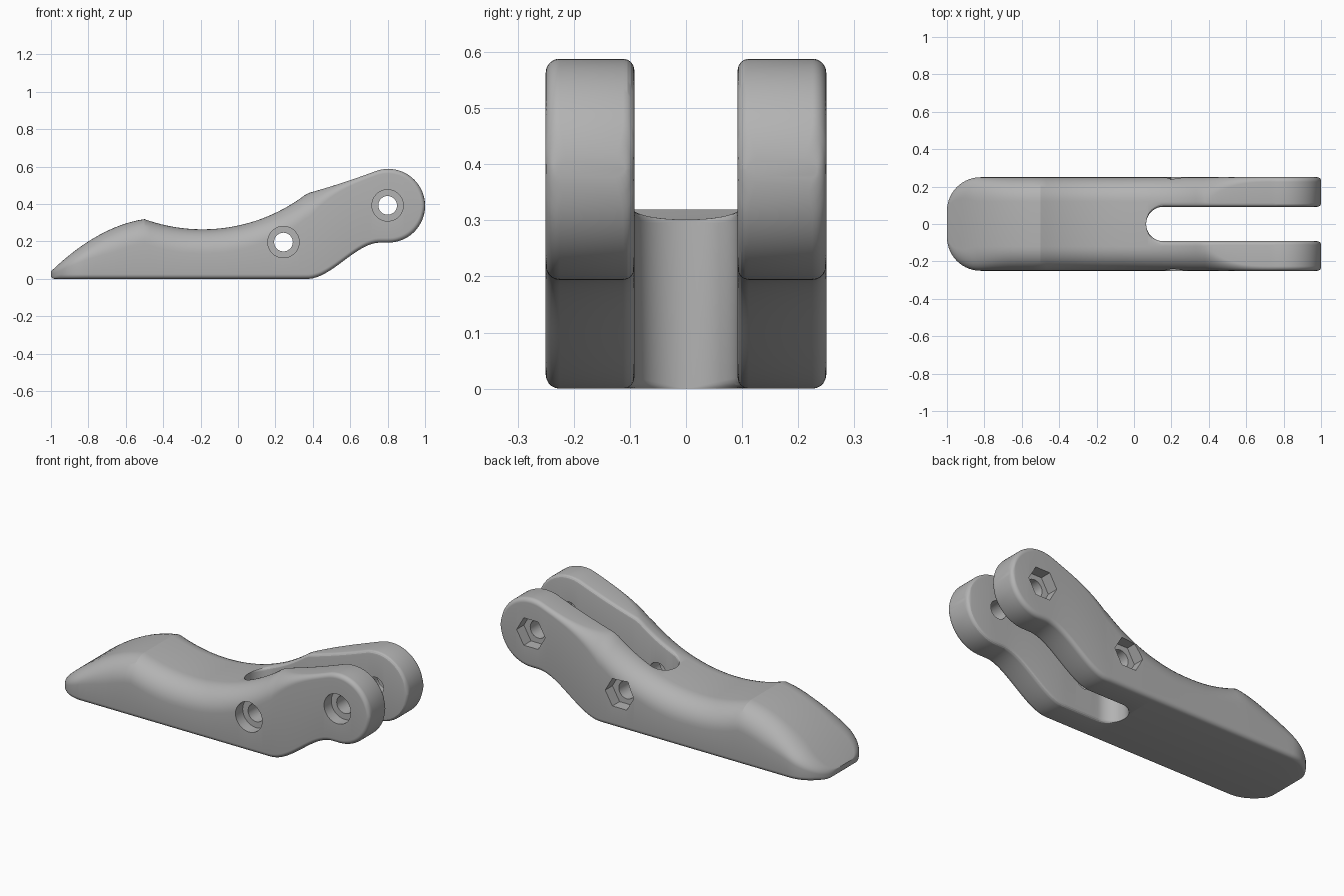
import bpy, bmesh
from math import sin, cos, pi, sqrt, radians

old = bpy.data.objects.get("Cube")
if old:
    bpy.data.objects.remove(old, do_unlink=True)

grey = bpy.data.materials.new("plain grey")
grey.use_nodes = True
colour = (0.45, 0.45, 0.45, 1)
grey.diffuse_color = colour
grey.node_tree.nodes["Principled BSDF"].inputs["Base Color"].default_value = colour

HEAD_X, HEAD_Z, HEAD_R = 0.803, 0.391, 0.197   # rounded fork end
HALF, SLOT, SLOT_X, NOSE = 0.25, 0.092, 0.065, 0.18
CREST, KINK, NECK = -0.5, 0.38, 0.733


def head(x):
    return sqrt(max(0, HEAD_R ** 2 - (x - HEAD_X) ** 2))


# Upper outline: bulged toe, concave saddle, straight neck, round head
def top(x):
    if x < CREST:
        u = (x + 1) / (CREST + 1)
        return 0.04 + 0.28 * (1.72 * u - 0.72 * u * u)
    if x < KINK:
        return 0.265 + 0.91 - sqrt(0.91 ** 2 - (x + 0.19) ** 2)
    if x < NECK:
        t = (x - KINK) / (NECK - KINK)
        return 0.46 + (HEAD_Z + head(NECK) - 0.46) * (0.85 * t + 0.15 * t * t)
    return HEAD_Z + head(x)


# Lower outline: flat sole, S-curve up to the head
def bottom(x):
    if x < -0.98:
        return 0.012 * ((-0.98 - x) / 0.02) ** 2
    if x > HEAD_X:
        return HEAD_Z - head(x)
    t = min(1, max(0, (x - 0.37) / 0.39))
    return (HEAD_Z - HEAD_R) * t * t * (3 - 2 * t)


def corner(y, z, ry, rz, start, steps):
    return [(y + ry * cos(a), z + rz * sin(a))
            for a in (start + pi / 2 * i / steps for i in range(steps + 1))]


# Half cross-section, from the slot wall round the sole and side to the top
def section(x):
    zb, zt = bottom(x), top(x)
    h = zt - zb
    w = HALF
    if x < NOSE - 1:
        w = HALF - NOSE + sqrt(max(0, NOSE ** 2 - (NOSE - 1 - x) ** 2))
    inner = 0
    if x > SLOT_X:
        d = max(0, SLOT_X + SLOT - x)
        inner = sqrt(max(0, SLOT ** 2 - d * d))
    edge = 0.02 * inner / SLOT
    big = min(0.13, 0.75 * h, 0.8 * w)
    if x > KINK:
        big = 0.025 + 0.105 * max(0, 1 - (x - KINK) / 0.37) ** 3
    stretch = 1
    if x > HEAD_X:
        stretch = 2 * HEAD_R / h
    if x > 0.98:
        pull = 0.02 * (1 - sqrt(max(0, 1 - ((x - 0.98) / 0.02) ** 2)))
        w, inner = w - pull, inner + pull
    low = min(0.025, 0.3 * h)
    rl, rt, re = (min(r * stretch, 0.48 * h) for r in (low, big, edge))
    return (corner(inner + edge, zb + re, edge, re, pi, 4)
            + corner(w - low, zb + rl, low, rl, -pi / 2, 5)
            + corner(w - big, zt - rt, big, rt, 0, 10)
            + corner(inner + edge, zt - re, edge, re, pi / 2, 4))


def span(a, b, n):
    return [a + (b - a) * i / n for i in range(n)]


# Stations along the length, closer together at the round ends
stations = [-1 + NOSE * (1 - cos(pi / 2 * i / 14)) for i in range(14)]
stations += span(NOSE - 1, CREST, 8) + span(CREST, SLOT_X, 18)
stations += [SLOT_X + SLOT * (1 - cos(pi / 2 * i / 14)) for i in range(14)]
stations += span(SLOT_X + SLOT, KINK, 9) + span(KINK, NECK, 16) + span(NECK, HEAD_X, 4)
stations += [HEAD_X + HEAD_R * sin(radians(86) * i / 24) for i in range(25)]

bm = bmesh.new()
rings = [[bm.verts.new((x, y, z)) for y, z in section(x)] for x in stations]
for x, a, b in zip(stations, rings, rings[1:]):
    n = len(a)
    for i in range(n if x > SLOT_X - 0.001 else n - 1):
        j = (i + 1) % n
        bm.faces.new((a[i], a[j], b[j], b[i]))
bm.faces.new(rings[0])
bm.faces.new(rings[-1][::-1])
# Mirror the half across the centre plane
twin = bmesh.ops.duplicate(bm, geom=bm.verts[:] + bm.edges[:] + bm.faces[:])["geom"]
for v in twin:
    if isinstance(v, bmesh.types.BMVert):
        v.co.y = -v.co.y
bmesh.ops.reverse_faces(bm, faces=[f for f in twin if isinstance(f, bmesh.types.BMFace)])
bmesh.ops.remove_doubles(bm, verts=bm.verts, dist=0.00005)
bmesh.ops.recalc_face_normals(bm, faces=bm.faces)


def make_object(name, mesh_data):
    mesh = bpy.data.meshes.new(name)
    mesh_data.to_mesh(mesh)
    mesh_data.free()
    mesh.materials.append(grey)
    ob = bpy.data.objects.new(name, mesh)
    bpy.context.collection.objects.link(ob)
    return ob


lever = make_object("forked_lever", bm)
bpy.ops.object.select_all(action='DESELECT')
bpy.context.view_layer.objects.active = lever
lever.select_set(True)


# Cut a straight-sided hole running along y
def cut(x, z, radius, sides, y0, y1):
    pm = bmesh.new()
    loop = [pm.verts.new((x + radius * cos(2 * pi * i / sides), y0,
                          z + radius * sin(2 * pi * i / sides))) for i in range(sides)]
    face = pm.faces.new(loop)
    ext = bmesh.ops.extrude_face_region(pm, geom=[face])["geom"]
    bmesh.ops.translate(pm, vec=(0, y1 - y0, 0),
                        verts=[v for v in ext if isinstance(v, bmesh.types.BMVert)])
    bmesh.ops.recalc_face_normals(pm, faces=pm.faces)
    cutter = make_object("hole_cutter", pm)
    cutter.hide_render = True
    mod = lever.modifiers.new("hole", 'BOOLEAN')
    mod.operation, mod.solver, mod.object = 'DIFFERENCE', 'EXACT', cutter
    bpy.ops.object.modifier_apply(modifier=mod.name)
    bpy.data.objects.remove(cutter, do_unlink=True)


# Bolt holes: through bore, round head recess in front, hexagonal nut recess behind
for hx, hz in ((0.243, 0.197), (0.8, 0.393)):
    cut(hx, hz, 0.05, 32, -0.4, 0.4)
    cut(hx, hz, 0.084, 40, -0.4, -0.185)
    cut(hx, hz, 0.09, 6, 0.185, 0.4)

bpy.ops.object.shade_smooth_by_angle(angle=radians(22))
